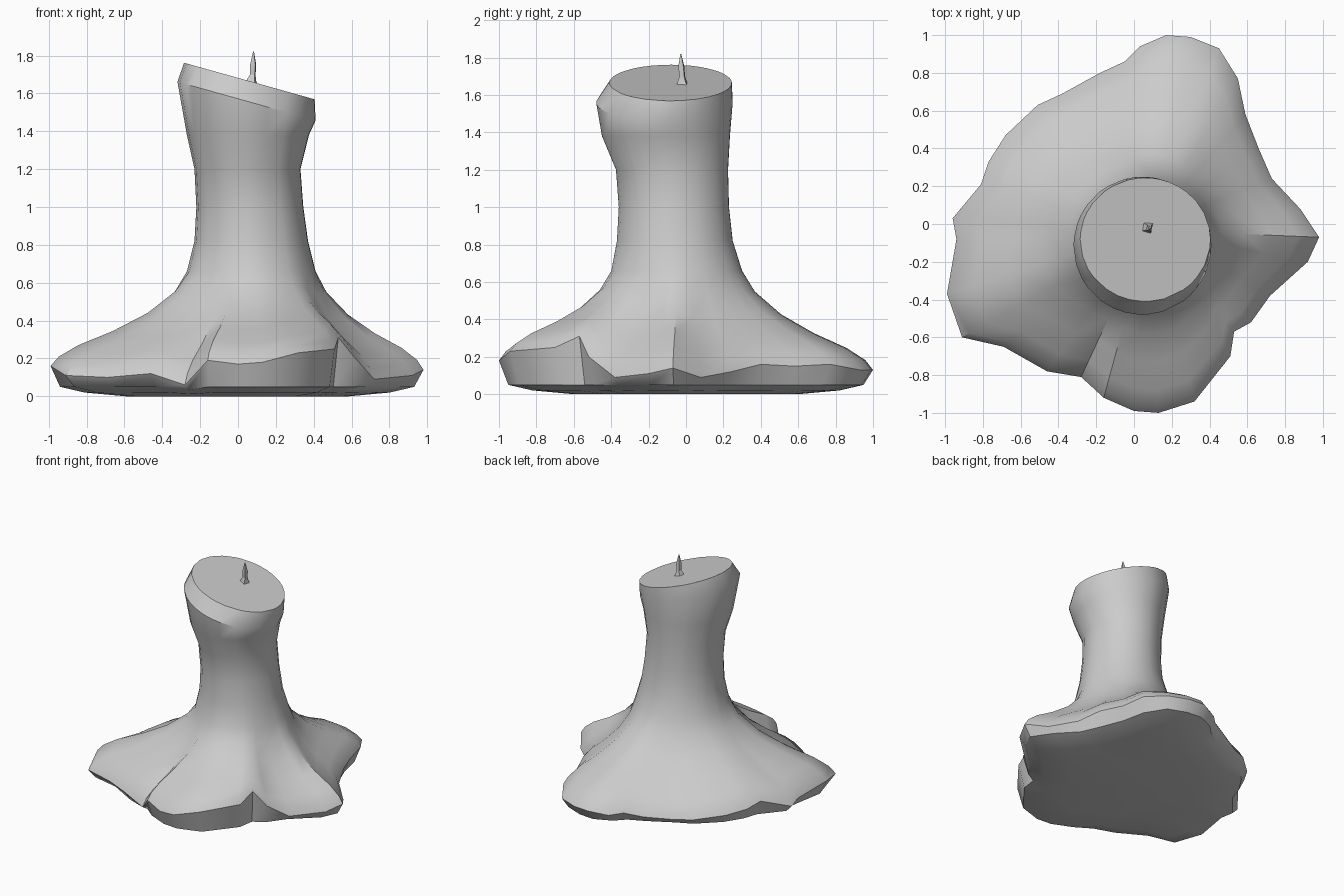
import bpy, bmesh, math

if "Cube" in bpy.data.objects:
    bpy.data.objects.remove(bpy.data.objects["Cube"])

# Puddle rim, anticlockwise: x, y, height of the lip
RIM = [(.98, -.07, .14), (.88, .08, .09), (.73, .24, .12), (.66, .40, .16), (.59, .58, .15),
       (.55, .77, .16), (.45, .93, .13), (.30, .99, .13), (.17, 1.0, .13), (.03, .94, .11),
       (-.05, .86, .12), (-.18, .80, .10), (-.38, .69, .09), (-.51, .63, .10), (-.68, .47, .12),
       (-.77, .33, .14), (-.81, .21, .17), (-.96, .03, .10), (-.94, -.08, .12), (-.99, -.37, .16),
       (-.91, -.60, .11), (-.69, -.65, .10), (-.46, -.78, .12), (-.28, -.81, .06), (-.16, -.92, .19),
       (0, -.99, .17), (.13, -1.0, .18), (.32, -.94, .23), (.51, -.70, .25), (.53, -.57, .31),
       (.62, -.52, .20), (.72, -.38, .09), (.92, -.20, .11)]
CX, CY = .06, -.08
ANGLES = [math.atan2(y - CY, x - CX) for x, y, z in RIM]


def finish(bm, name, angle):
    bmesh.ops.recalc_face_normals(bm, faces=bm.faces)
    me = bpy.data.meshes.new(name)
    bm.to_mesh(me)
    bm.free()
    ob = bpy.data.objects.new(name, me)
    bpy.context.collection.objects.link(ob)
    bpy.ops.object.select_all(action='DESELECT')
    ob.select_set(True)
    bpy.context.view_layer.objects.active = ob
    bpy.ops.object.shade_smooth_by_angle(angle=math.radians(angle))
    return ob


def loft(rings, name, angle):
    bm = bmesh.new()
    rows = [[bm.verts.new(p) for p in r] for r in rings]
    n = len(rows[0])
    for a, b in zip(rows, rows[1:]):
        for i in range(n):
            j = (i + 1) % n
            bm.faces.new((a[i], a[j], b[j], b[i]))
    bm.faces.new(rows[0][::-1])
    # Fan the top to a centre point
    c = bm.verts.new([sum(v.co[k] for v in rows[-1]) / n for k in range(3)])
    for i in range(n):
        bm.faces.new((rows[-1][i], rows[-1][(i + 1) % n], c))
    return finish(bm, name, angle)


def ellipse(x0, x1, y0, y1, height):
    pts = []
    for a in ANGLES:
        x = (x0 + x1) / 2 + (x1 - x0) / 2 * math.cos(a)
        y = (y0 + y1) / 2 + (y1 - y0) / 2 * math.sin(a)
        pts.append((x, y, height(x) if callable(height) else height))
    return pts


# Underside of the puddle
rings = []
for s, zmax, k in ((.6, 0, 0), (.82, .02, .2), (.95, .05, .55)):
    rings.append([(x * s, y * s, min(zmax, z * k)) for x, y, z in RIM])
rings.append(RIM)

# Flare from the lip up to the column
neck = ellipse(-.27, .41, -.40, .30, .66)
for f, g in ((.94, .90), (.8, .78), (.55, .63), (.3, .44), (.1, .21), (0, 0)):
    rings.append([tuple(p[k] + (q[k] - p[k]) * (f if k < 2 else g) for k in range(3))
                  for p, q in zip(neck, RIM)])

# Column and slanted top
top = lambda x: 1.665 - .28 * (x - .06)
rings += [ellipse(-.23, .37, -.37, .25, .82),
          ellipse(-.22, .345, -.36, .23, 1.0),
          ellipse(-.23, .33, -.375, .225, 1.2),
          ellipse(-.27, .375, -.45, .235, 1.38),
          ellipse(-.32, .41, -.48, .25, lambda x: top(x) - .11),
          ellipse(-.285, .405, -.41, .245, top)]
loft(rings, "melted_wax", 38)

# Wick: a thin crooked spike
wick = []
for x, y, z, r in ((.065, -.015, 1.62, .055), (.07, -.02, 1.67, .03), (.078, -.02, 1.70, .018),
                   (.08, -.025, 1.75, .02), (.082, -.028, 1.82, .003)):
    wick.append([(x + r * math.cos(t * math.pi / 2 + .6), y + r * math.sin(t * math.pi / 2 + .6), z)
                 for t in range(4)])
loft(wick, "wick", 20)
